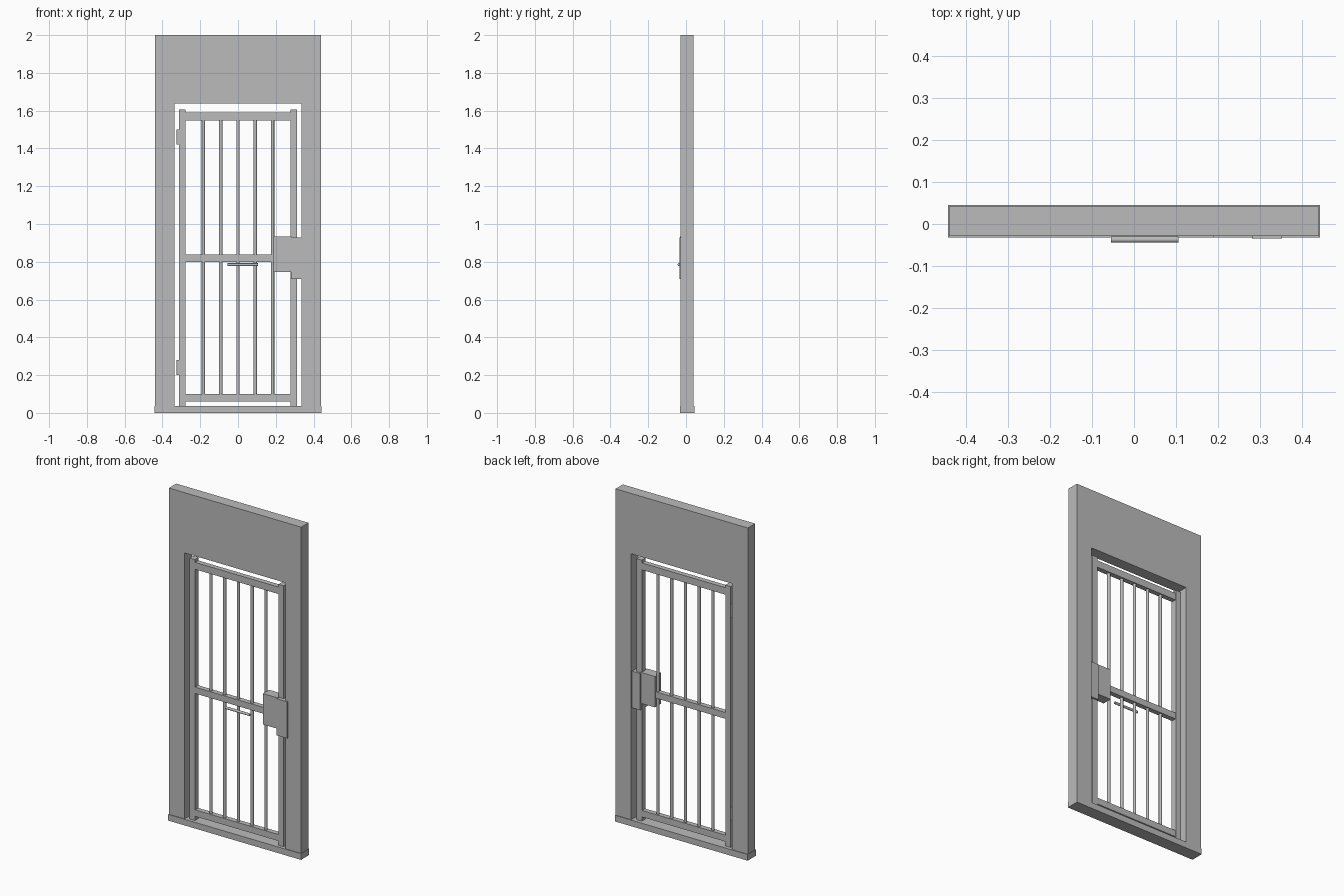
import bpy
import bmesh
from mathutils import Matrix, Vector

cube = bpy.data.objects.get("Cube")
if cube:
    bpy.data.objects.remove(cube, do_unlink=True)

GREY = (0.5, 0.5, 0.5, 1.0)
steel = bpy.data.materials.new("plain_grey")
steel.use_nodes = True
steel.diffuse_color = GREY
steel.node_tree.nodes["Principled BSDF"].inputs["Base Color"].default_value = GREY


def finish(name, bm):
    """Turn a bmesh into a named grey object."""
    bmesh.ops.recalc_face_normals(bm, faces=bm.faces)
    mesh = bpy.data.meshes.new(name)
    bm.to_mesh(mesh)
    bm.free()
    mesh.materials.append(steel)
    obj = bpy.data.objects.new(name, mesh)
    bpy.context.collection.objects.link(obj)
    return obj


def box(name, x, y, z):
    """Box from (low, high) ranges on each axis."""
    bm = bmesh.new()
    size = [b - a for a, b in (x, y, z)]
    mid = [(a + b) / 2 for a, b in (x, y, z)]
    bmesh.ops.create_cube(bm, size=1, matrix=Matrix.Translation(mid) @ Matrix.Diagonal((*size, 1)))
    return finish(name, bm)


def rod(name, start, end, radius, sides=16):
    """Round bar between two points."""
    start, end = Vector(start), Vector(end)
    axis = end - start
    turn = axis.to_track_quat("Z", "Y").to_matrix().to_4x4()
    bm = bmesh.new()
    bmesh.ops.create_cone(bm, cap_ends=True, segments=sides, radius1=radius, radius2=radius,
                          depth=axis.length, matrix=Matrix.Translation((start + end) / 2) @ turn)
    for face in bm.faces:
        face.smooth = len(face.verts) == 4
    for edge in bm.edges:
        edge.smooth = all(f.smooth for f in edge.link_faces)
    return finish(name, bm)


# Main levels
HALF, OPEN = 0.44, 0.336
SILL, HEAD, TOP = 0.037, 1.637, 2.0
MID_Y = 0.005

# Wall panel: an upside-down U pushed through its thickness
outline = [(-HALF, SILL), (-HALF, TOP), (HALF, TOP), (HALF, SILL),
           (OPEN, SILL), (OPEN, HEAD), (-OPEN, HEAD), (-OPEN, SILL)]
bm = bmesh.new()
face = bm.faces.new([bm.verts.new((x, -0.028, z)) for x, z in outline])
pushed = bmesh.ops.extrude_face_region(bm, geom=[face])["geom"]
bmesh.ops.translate(bm, vec=(0, 0.069, 0), verts=[g for g in pushed if isinstance(g, bmesh.types.BMVert)])
finish("wall_panel", bm)

# Sill, slightly proud of the wall
box("sill", (-0.442, 0.442), (-0.032, 0.045), (0, SILL))

# Gate frame
for name, side in (("right", -1), ("left", 1)):
    box(name + "_stile", sorted((side * 0.278, side * 0.313)), (MID_Y - 0.018, MID_Y + 0.018), (SILL, 1.607))
for name, low, high in (("bottom", 0.061, 0.1), ("middle", 0.8, 0.838), ("top", 1.547, 1.589)):
    box(name + "_rail", (-0.278, 0.278), (MID_Y - 0.015, MID_Y + 0.015), (low, high))

# Upright bars
for i in range(5):
    x = (i - 2) * 0.0915
    rod(f"bar_{i + 1}", (x, MID_Y, 0.09), (x, MID_Y, 1.56), 0.009)

# Lock case and the keeper set into the wall
box("lock_case", (0.188, 0.283), (-0.032, 0.027), (0.747, 0.933))
box("lock_keeper", (0.281, 0.352), (-0.035, 0.034), (0.708, 0.928))

# Hinges on the opposite stile
for name, low in (("lower", 0.2), ("upper", 1.42)):
    rod(name + "_hinge", (-0.313, MID_Y, low), (-0.313, MID_Y, low + 0.08), 0.012)

# Pull handle below the middle rail
rod("pull_handle", (-0.055, -0.037, 0.785), (0.106, -0.037, 0.785), 0.0075)
